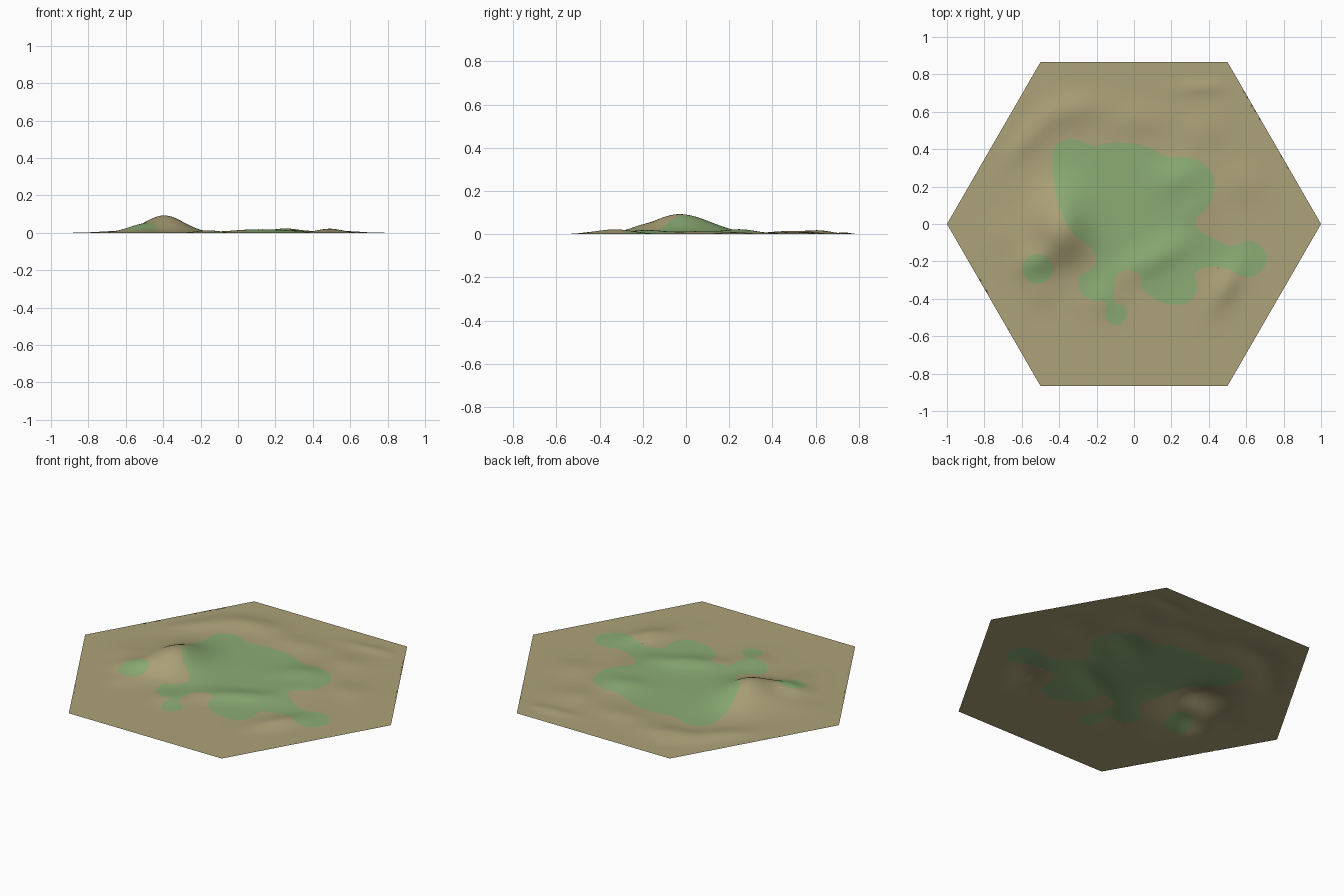
import bpy, math
from mathutils import Vector
from mathutils.geometry import delaunay_2d_cdt, interpolate_bezier

if "Cube" in bpy.data.objects:
    bpy.data.objects.remove(bpy.data.objects["Cube"])

N = 60                      # grid rings in the hexagon
S3 = math.sqrt(3)


def material(name, srgb):
    m = bpy.data.materials.new(name)
    lin = [((c / 255 + 0.055) / 1.055) ** 2.4 for c in srgb]
    m.diffuse_color = (*lin, 1)
    m.use_nodes = True
    m.node_tree.nodes["Principled BSDF"].inputs["Base Color"].default_value = m.diffuse_color
    return m


# hills: centre x, y, radius along, radius across, angle in degrees, height
HILLS = [
    (-0.39, -0.07, 0.105, 0.10, 0, 0.066),
    (-0.40, 0.07, 0.10, 0.11, 0, 0.048),
    (-0.53, -0.20, 0.075, 0.06, 20, 0.030),
    (0.12, -0.18, 0.17, 0.055, 28, 0.019),
    (0.32, 0.08, 0.09, 0.07, 60, 0.014),
    (0.25, 0.25, 0.09, 0.07, 30, 0.022),
    (0.49, -0.33, 0.10, 0.05, 60, 0.022),
    (-0.16, -0.41, 0.06, 0.06, 0, 0.012),
    (-0.50, -0.35, 0.06, 0.06, 0, 0.008),
    (-0.55, 0.47, 0.12, 0.05, 45, 0.014),
    (-0.33, 0.61, 0.12, 0.06, 10, 0.017),
    (0.02, 0.56, 0.12, 0.06, 0, 0.010),
    (0.36, 0.73, 0.10, 0.03, 5, 0.008),
    (0.36, 0.50, 0.09, 0.07, 20, 0.010),
    (0.57, 0.22, 0.08, 0.07, 0, 0.009),
    (-0.68, -0.06, 0.08, 0.08, 0, 0.007),
]


def height(x, y):
    z = 0
    for cx, cy, a, b, ang, h in HILLS:
        c, s = math.cos(math.radians(ang)), math.sin(math.radians(ang))
        u, v = (x - cx) * c + (y - cy) * s, (y - cy) * c - (x - cx) * s
        z += h * math.exp(-0.5 * ((u / a) ** 2 + (v / b) ** 2))
    # fade to zero at the hexagon rim
    ax, ay = abs(x), abs(y)
    edge = S3 / 2 - max(ay, ax * S3 / 2 + ay / 2)
    t = max(0, min(1, edge / 0.12))
    return z * t * t * (3 - 2 * t)


# grass outline
GRASS = [(-.43, .40), (-.37, .45), (-.30, .45), (-.22, .42), (-.10, .435), (.05, .42),
         (.18, .36), (.30, .355), (.40, .30), (.43, .20), (.40, .10), (.33, .03),
         (.35, -.03), (.43, -.08), (.52, -.115), (.62, -.09), (.69, -.13), (.71, -.20),
         (.66, -.27), (.58, -.28), (.50, -.24), (.40, -.23), (.33, -.26), (.335, -.35),
         (.29, -.42), (.20, -.43), (.11, -.40), (.04, -.34), (.03, -.27), (-.03, -.25),
         (-.09, -.27), (-.105, -.36), (-.10, -.42), (-.05, -.44), (-.035, -.49),
         (-.08, -.54), (-.14, -.52), (-.155, -.47), (-.15, -.42), (-.22, -.41),
         (-.29, -.36), (-.29, -.28), (-.23, -.24), (-.20, -.18), (-.24, -.12),
         (-.32, -.06), (-.38, .04), (-.42, .17), (-.435, .30)]


def smooth_loop(pts, steps=5):
    p = [Vector((x, y, 0)) for x, y in pts]
    out = []
    for i in range(len(p)):
        a, b, c, d = (p[(i + k) % len(p)] for k in (-1, 0, 1, 2))
        out += interpolate_bezier(b, b + (c - a) / 6, c - (d - b) / 6, c, steps + 1)[:-1]
    return [v.to_2d() for v in out]


def inside(x, y, loop):
    r = False
    for a, b in zip(loop, loop[1:] + loop[:1]):
        if (a.y > y) != (b.y > y) and x < a.x + (y - a.y) * (b.x - a.x) / (b.y - a.y):
            r = not r
    return r


patch = [Vector((-.515 + .08 * math.cos(t * math.tau / 32),
                 -.24 + .08 * math.sin(t * math.tau / 32))) for t in range(32)]
loops = [smooth_loop(GRASS), patch]

# outline points first, then triangular grid points that are not too close to them
points, edges = [], []
for loop in loops:
    s, n = len(points), len(loop)
    points += loop
    edges += [(s + i, s + (i + 1) % n) for i in range(n)]
step = 1 / N
buckets = {}
for p in points:
    buckets.setdefault((round(p.x / step), round(p.y / step)), []).append(p)
for j in range(-N, N + 1):
    for i in range(max(-N, -N - j), min(N, N - j) + 1):
        q = Vector(((i + j / 2) * step, j * step * S3 / 2))
        bx, by = round(q.x / step), round(q.y / step)
        near = [p for dx in (-1, 0, 1) for dy in (-1, 0, 1)
                for p in buckets.get((bx + dx, by + dy), [])]
        if all((p - q).length > 0.4 * step for p in near):
            points.append(q)

verts, _, faces, *_ = delaunay_2d_cdt(points, edges, [], 0, 1e-6)

# terrain tile: one open sheet, coloured by the grass outline
mesh = bpy.data.meshes.new("terrain_tile")
mesh.from_pydata([(v.x, v.y, height(v.x, v.y)) for v in verts], [], [list(f) for f in faces])
mesh.materials.append(material("dry_soil", (172, 162, 120)))
mesh.materials.append(material("grass", (140, 172, 116)))
for f in mesh.polygons:
    c = f.center
    f.material_index = int(any(inside(c.x, c.y, l) for l in loops))
    f.use_smooth = True
mesh.update()
tile = bpy.data.objects.new("terrain_tile", mesh)
bpy.context.collection.objects.link(tile)
